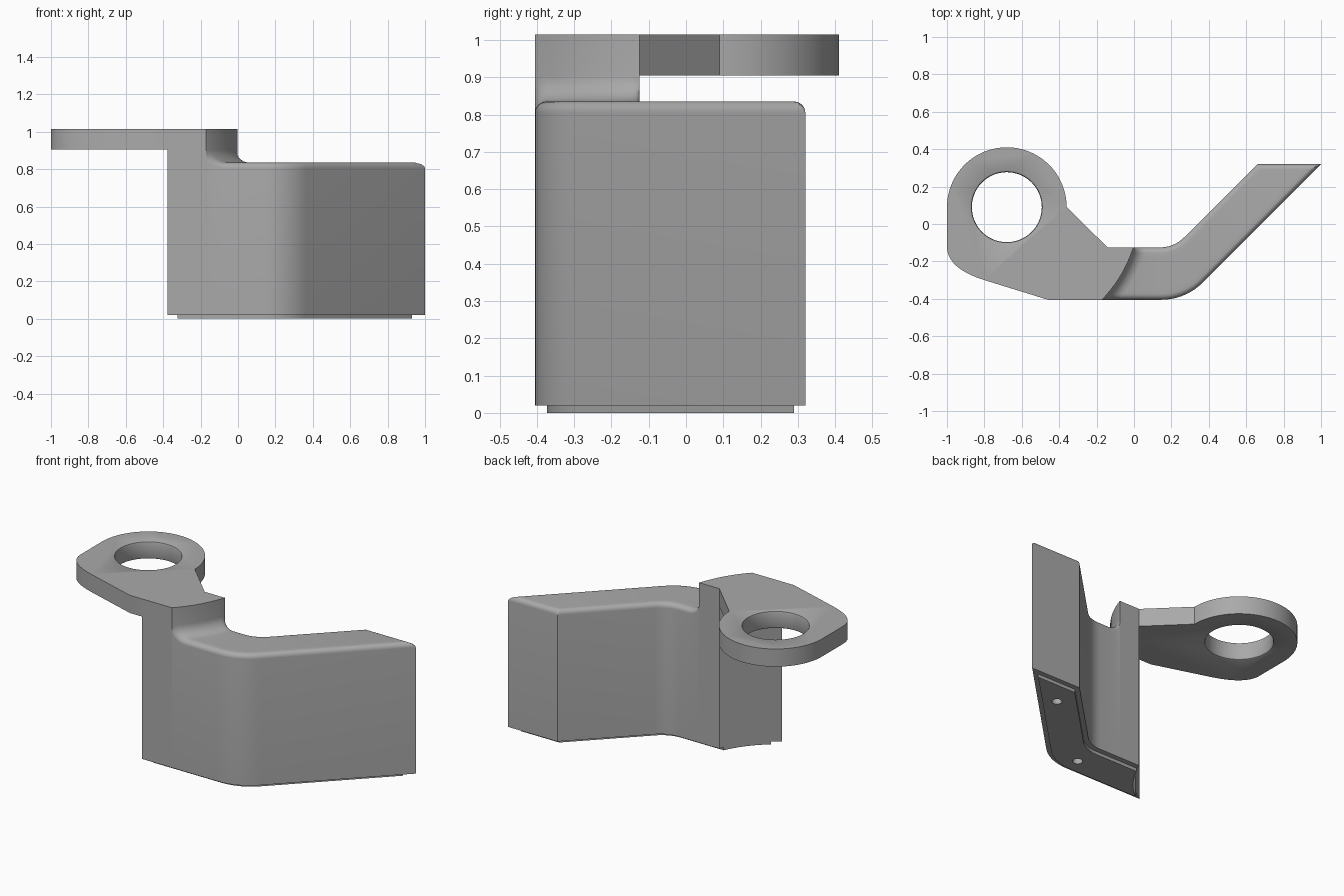
import bpy, bmesh
from math import sin, cos, pi, sqrt, radians, atan2

if "Cube" in bpy.data.objects:
    bpy.data.objects.remove(bpy.data.objects["Cube"], do_unlink=True)

grey = bpy.data.materials.new("plain grey")
grey.use_nodes = True
grey.diffuse_color = (0.4, 0.4, 0.4, 1)
grey.node_tree.nodes["Principled BSDF"].inputs["Base Color"].default_value = (0.4, 0.4, 0.4, 1)

CX, CY = -0.68, 0.09            # centre of the eye
FRONT, BACK = -0.405, -0.125    # faces of the straight part
BASE, SHELF, TOP = 0.02, 0.835, 1.015
EDGE, FILLET = 0.03, 0.07
R_IN, R_OUT = 0.58, 0.71        # curved ends of the tower


def finish(name, bm):
    bmesh.ops.recalc_face_normals(bm, faces=bm.faces[:])
    me = bpy.data.meshes.new(name)
    bm.to_mesh(me)
    bm.free()
    ob = bpy.data.objects.new(name, me)
    bpy.context.collection.objects.link(ob)
    me.materials.append(grey)
    return ob


def activate(ob):
    bpy.ops.object.select_all(action='DESELECT')
    ob.select_set(True)
    bpy.context.view_layer.objects.active = ob


def cut(ob, cutter):
    activate(ob)
    mod = ob.modifiers.new("cut", 'BOOLEAN')
    mod.operation, mod.solver, mod.object = 'DIFFERENCE', 'EXACT', cutter
    bpy.ops.object.modifier_apply(modifier=mod.name)


def round_cutter(name, x, y, profile, n=64):
    """Closed stack of circles given as (radius, height) pairs."""
    bm = bmesh.new()
    rings = [[bm.verts.new((x + r * cos(2 * pi * i / n), y + r * sin(2 * pi * i / n), z))
              for i in range(n)] for r, z in profile]
    for a, b in zip(rings, rings[1:]):
        for i in range(n):
            j = (i + 1) % n
            bm.faces.new((a[i], a[j], b[j], b[i]))
    bm.faces.new(rings[0])
    bm.faces.new(rings[-1])
    ob = finish(name, bm)
    ob.hide_render = True
    return ob


def arc_point(r, u):
    """Point on a circle about the eye, u running from front to back."""
    y = FRONT + (BACK - FRONT) * u
    return CX + sqrt(r * r - (y - CY) ** 2), y


def across(f, b):
    return lambda u: (f[0] + (b[0] - f[0]) * u, f[1] + (b[1] - f[1]) * u)


def bend(a):
    return across((0.147 + 0.31 * sin(a), -0.095 - 0.31 * cos(a)),
                  (0.14 + 0.18 * sin(a), 0.055 - 0.18 * cos(a)))


def arm_end(y):
    return across((min(y + 0.68, 1.0), y), (y + 0.34, y))


def slab(name, stations, us, bottom):
    """Sweep through stations of (point function, height function)."""
    bm = bmesh.new()
    tops, lows = [], []
    for point, height in stations:
        tops.append([bm.verts.new((*point(u), height(u))) for u in us])
        lows.append([bm.verts.new((*point(u), bottom)) for u in us])
    last = len(us) - 1
    for s in range(len(stations) - 1):
        for layer in (tops, lows):
            a, b = layer[s], layer[s + 1]
            for k in range(last):
                bm.faces.new((a[k], a[k + 1], b[k + 1], b[k]))
        for k in (0, last):
            bm.faces.new((tops[s][k], tops[s + 1][k], lows[s + 1][k], lows[s][k]))
    for s in (0, -1):
        bm.faces.new(tops[s] + lows[s][::-1])
    return finish(name, bm)


# Bent wall with tower, fillet and rounded top edges
WIDTH = 0.265
SEG = 6
turns = [k * pi / 2 / SEG for k in range(SEG + 1)]
rim = [EDGE * (1 - cos(a)) / WIDTH for a in turns]
middle = [rim[-1] + (1 - 2 * rim[-1]) * k / 8 for k in range(1, 8)]
us = rim + middle + [1 - u for u in reversed(rim)]


def rounded(h, end_drop=0.0):
    def height(u):
        t = min(min(u, 1 - u) * WIDTH, EDGE)
        return h - max(EDGE - sqrt(max(0, EDGE ** 2 - (EDGE - t) ** 2)), end_drop)
    return height


def arc(r):
    return lambda u: arc_point(r, u)


stations = [(arc(r), lambda u: TOP) for r in (R_IN, R_OUT)]
for k in range(9):
    a = k * pi / 16
    stations.append((arc(R_OUT + 0.0005 + FILLET * (1 - cos(a))),
                     rounded(SHELF + FILLET * (1 - sin(a)))))
bends = [bend(radians(5 * k)) for k in range(10)]
stations += [(p, rounded(SHELF)) for p in bends]
stations += [(arm_end(0.32 - EDGE + EDGE * sin(a)), rounded(SHELF, EDGE * (1 - cos(a))))
             for a in turns]
wall = slab("bent_wall", stations, us, BASE)

# Thin foot under the wall
inset = EDGE / WIDTH
foot_us = [inset + (1 - 2 * inset) * k / 8 for k in range(9)]
foot_path = [arc(R_IN + 0.005), arc(R_OUT)] + bends + [arm_end(0.29)]
foot = slab("foot_plate", [(p, lambda u: BASE) for p in foot_path], foot_us, 0.0)

# Eye plate, ending on the curved face of the tower
R_EYE = 0.32
outline = [(CX + R_EYE * cos(radians(a)), CY + R_EYE * sin(radians(a))) for a in range(0, 181, 4)]
for k in range(11):
    t = k / 10
    p, q, w = (1 - t) ** 2, 2 * t * (1 - t), t * t
    outline.append((-p - q - 0.8 * w, -0.12 * p - 0.238 * q - 0.3 * w))
outline.append((-0.46, FRONT))
outline += [arc_point(R_IN, u) for u in us]
bm = bmesh.new()
face = bm.faces.new([bm.verts.new((x, y, 0.905)) for x, y in outline])
grown = bmesh.ops.extrude_face_region(bm, geom=[face])["geom"]
bmesh.ops.translate(bm, vec=(0, 0, TOP - 0.905),
                    verts=[g for g in grown if isinstance(g, bmesh.types.BMVert)])
eye = finish("eye_plate", bm)

# Bore with softened rims, and two screw holes
bore = round_cutter("bore_cutter", CX, CY, [(0.205, 0.895), (0.197, 0.905), (0.19, 0.909),
                    (0.187, 0.917), (0.187, 1.003), (0.19, 1.011), (0.197, TOP), (0.205, 1.025)])
cut(eye, bore)
cutters = [bore]
for x, y in ((0.68, 0.15), (0.17, -0.28)):
    hole = round_cutter("screw_hole_cutter", x, y, [(0.028, -0.05), (0.028, 0.15)], 24)
    cut(foot, hole)
    cut(wall, hole)
    cutters.append(hole)
for c in cutters:
    bpy.data.objects.remove(c, do_unlink=True)

for ob in (wall, foot, eye):
    activate(ob)
    bpy.ops.object.shade_smooth_by_angle(angle=radians(30))
